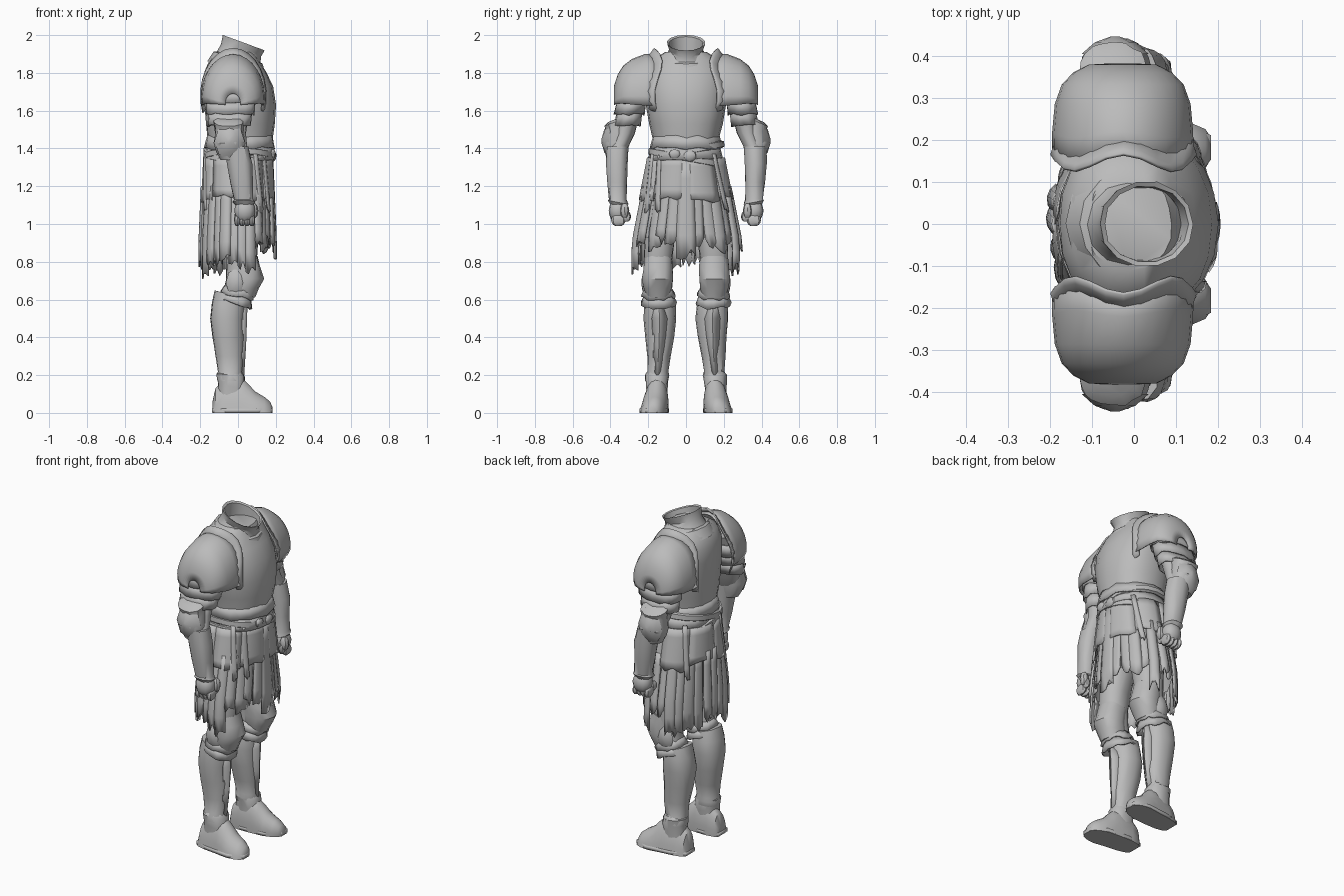
import bpy, bmesh, math, random
from mathutils import Vector

random.seed(7)
old = bpy.data.objects.get("Cube")
if old:
    bpy.data.objects.remove(old)

steel = bpy.data.materials.new("worn grey steel")
steel.use_nodes = True
grey = (.5, .5, .5, 1)
steel.diffuse_color = grey
steel.node_tree.nodes["Principled BSDF"].inputs["Base Color"].default_value = grey
parts = []


def skin(name, rows, closed=True, cap_start=False, cap_end=False, thick=0):
    """Bridge consecutive rows of points into a surface."""
    bm = bmesh.new()
    grid = [[bm.verts.new(p) for p in row] for row in rows]
    n = len(grid[0])
    for a, b in zip(grid, grid[1:]):
        for i in range(n if closed else n - 1):
            j = (i + 1) % n
            bm.faces.new((a[i], a[j], b[j], b[i]))
    if cap_start:
        bm.faces.new(grid[0])
    if cap_end:
        bm.faces.new(grid[-1])
    bmesh.ops.recalc_face_normals(bm, faces=bm.faces[:])
    mesh = bpy.data.meshes.new(name)
    bm.to_mesh(mesh)
    bm.free()
    mesh.materials.append(steel)
    obj = bpy.data.objects.new(name, mesh)
    bpy.context.collection.objects.link(obj)
    parts.append(obj)
    if thick:
        mod = obj.modifiers.new("thickness", "SOLIDIFY")
        mod.thickness = thick
        mod.offset = 0


def ring(side, z, cx, cy, rx, ry, tx=0, ty=0, n=20, dent=.003, power=.9):
    """Dented oval around the vertical axis; tx and ty tilt it."""
    pts = []
    for i in range(n):
        a = math.tau * i / n
        c, s = math.cos(a), math.sin(a)
        u = math.copysign(abs(c) ** power, c) * rx
        v = math.copysign(abs(s) ** power, s) * ry
        d = random.uniform(-dent, dent)
        pts.append(Vector((cx + u + d, side * (cy + v + d), z + tx * u + ty * v)))
    return pts


def loft(name, rings, side=1, start=True, end=True, thick=0, ragged=0, **opts):
    rows = [ring(side, *r, **opts) for r in rings]
    for p in rows[-1]:
        p.z += random.uniform(-ragged, ragged)
    skin(name, rows, True, start, end, thick)


def lames(name, count, top, bottom, side):
    """Overlapping flared bands between two ring settings."""
    for k in range(count):
        t, u = k / count, (k + 1.15) / count
        a, b = [[p + (q - p) * f for p, q in zip(top, bottom)] for f in (t, u)]
        for i in (3, 4):
            a[i] -= .008
            b[i] += .006
        loft(f"{name}_{k + 1}", [a, b], side, False, False, .008, .008)


def ball(name, centre, radii, n=12):
    cx, cy, cz = centre
    rx, ry, rz = radii
    rows = []
    for k in range(1, 8):
        a = math.pi * k / 8
        rows.append(ring(1, cz + rz * math.cos(a), cx, cy,
                         rx * math.sin(a), ry * math.sin(a), n=n, dent=.001))
    skin(name, rows, True, True, True)


def fan(name, side, x, z, rx, rz, layers):
    """Shallow faceted side plate that rises outwards."""
    rows = []
    for r, y in layers:
        rows.append([Vector((x + r * rx * math.cos(k * math.tau / 8), side * y,
                             z + r * rz * math.sin(k * math.tau / 8))) for k in range(8)])
    skin(name, rows, True, True, True)


def hip(a, z, out=0):
    """Point on the flared surface of the skirt."""
    f = min(max((1.4 - z) / .5, 0), 1)
    rx, ry = .165 + .022 * f + out, .18 + .1 * f + out
    return Vector((rx * math.cos(a), ry * math.sin(a), z))


def drape(name, angle, width, top, bottom, out=0, bulge=.01, ragged=.02, skew=0):
    """Hanging plate or cloth strip that follows the hips."""
    rows = []
    for k in range(6):
        z = top + (bottom - top) * k / 5
        row = []
        for i in range(5):
            u = i / 2 - 1
            hang = random.uniform(-ragged, ragged) if k == 5 else 0
            a = angle + u * width / 2 + skew * k / 5
            row.append(hip(a, z + hang, out + bulge * (1 - u * u)))
        rows.append(row)
    skin(name, rows, False, thick=.009)


def shoulder_arcs(side, settings, spread):
    """Arches over the shoulder, from the neck side outwards, with curved edges."""
    rows = []
    for y, x, rx, base, top, wave in settings:
        row = []
        for k in range(17):
            a = math.pi * (k / 16 * (1 + 2 * spread) - spread)
            row.append(Vector((x + rx * math.cos(a), side * (y - wave * math.sin(2 * a) ** 2),
                               base + (top - base) * math.sin(a))))
        rows.append(row)
    return rows


# Torso, breastplate and collar
loft("cuirass", [(1.34, .01, 0, .16, .17), (1.45, .01, 0, .172, .175),
                 (1.53, .012, 0, .183, .195), (1.63, .012, 0, .188, .212),
                 (1.73, .003, 0, .184, .215), (1.81, -.015, 0, .163, .205),
                 (1.87, -.02, 0, .128, .175), (1.91, -.01, 0, .1, .11)], dent=.002)
loft("gorget", [(1.83, -.01, 0, .155, .155, -.2), (1.88, 0, 0, .13, .132, -.25),
                (1.885, .005, 0, .115, .112, -.25), (1.92, .015, 0, .105, .09, -.32),
                (1.96, .03, 0, .112, .103, -.37), (1.955, .03, 0, .1, .092, -.37),
                (1.85, .01, 0, .09, .085, -.3)],
     start=False, dent=.002, power=1, n=14)

# Waist lames and belts
lames("waist_lame", 2, (1.47, .01, 0, .178, .18), (1.35, .01, 0, .178, .19), 1)
for k, tilt in enumerate((.2, -.18)):
    z = 1.385 - .035 * k
    loft(f"belt_{k + 1}", [(z + .02, .003, 0, .175, .185, 0, tilt), (z + .014, .003, 0, .186, .2, 0, tilt),
                           (z - .014, .003, 0, .188, .203, 0, tilt), (z - .02, .003, 0, .177, .19, 0, tilt)],
         start=False, end=False)
ball("belt_knot", (.185, .02, 1.36), (.018, .035, .03))
ball("belt_buckle", (.185, -.06, 1.37), (.014, .03, .025))

# Skirt: inner cloth, tassets, hanging strips
loft("under_skirt", [(1.38, 0, 0, .155, .17), (1.2, 0, 0, .165, .21),
                     (1.05, 0, 0, .17, .245), (.92, 0, 0, .172, .255)],
     end=False, ragged=.03)
count = 26
for k in range(count):
    a = math.tau * k / count
    if math.cos(a) > .55:
        low = random.uniform(.87, .93)
    elif math.cos(a) < -.5:
        low = random.uniform(.72, .8)
    else:
        low = random.uniform(.75, .88)
    drape(f"cloth_strip_{k + 1}", a, random.uniform(.2, .34), 1.2, low,
          random.uniform(-.012, .01), random.uniform(.003, .014), .03, random.uniform(-.06, .06))
for k in range(8):
    a = math.tau * (k + .5) / 8
    drape(f"tasset_{k + 1}", a, .8, 1.35, 1.12 + .02 * (k % 2), .011, .007, .016)
drape("front_cloth", 0, .36, 1.34, .84, .009, .006, .03)
for k, a in enumerate((-1.05, -.75, .8, 2.2, 3.5)):
    drape(f"hanging_strap_{k + 1}", a, .12, 1.37, 1.07, .018, .003, .012, .15)

for side, word in ((1, "left"), (-1, "right")):
    # Shoulder plate with a raised rim on the neck side
    plate = ((.165, -.027, .165, 1.67, 1.895, .025), (.22, -.027, .164, 1.67, 1.895, .015),
             (.285, -.027, .158, 1.67, 1.87, 0), (.33, -.027, .142, 1.67, 1.835, 0),
             (.358, -.027, .115, 1.66, 1.79, 0), (.376, -.027, .08, 1.65, 1.735, 0),
             (.378, -.027, .04, 1.64, 1.69, 0))
    skin(f"{word}_pauldron", shoulder_arcs(side, plate, .06), False, thick=.008)
    rim = ((.205, -.025, .16, 1.68, 1.885, .03), (.18, -.025, .167, 1.68, 1.91, .04),
           (.166, -.025, .172, 1.68, 1.93, .04))
    skin(f"{word}_shoulder_rim", shoulder_arcs(side, rim, .12), False, thick=.008)

    # Arm
    loft(f"{word}_arm", [(1.76, -.03, .255, .11, .075), (1.6, -.04, .3, .1, .06),
                         (1.48, -.04, .325, .08, .055), (1.4, -.02, .36, .07, .05)], side)
    lames(f"{word}_arm_lame", 3, (1.71, -.03, .28, .148, .088), (1.53, -.045, .31, .107, .065, 0, .1), side)
    loft(f"{word}_elbow_cop", [(1.56, -.05, .36, .06, .05, 0, -.4), (1.545, -.05, .365, .08, .068, 0, -.4),
                               (1.49, -.045, .362, .074, .06), (1.43, -.045, .372, .083, .07),
                               (1.38, -.04, .37, .074, .055, 0, .2), (1.34, -.03, .365, .06, .045)], side)
    fan(f"{word}_elbow_fan", side, -.045, 1.44, .08, .1, ((1, .405), (.6, .433), (.12, .447)))
    loft(f"{word}_vambrace", [(1.41, -.01, .365, .066, .06), (1.32, .008, .367, .067, .058),
                              (1.22, .02, .365, .06, .053), (1.13, .03, .36, .052, .047),
                              (1.115, .03, .36, .058, .054, 0, .2), (1.1, .033, .356, .045, .04)], side)

    # Fist
    ball(f"{word}_palm", (.036, side * .36, 1.07), (.055, .05, .065))
    for k in range(4):
        x = -.004 + .026 * k
        ball(f"{word}_finger_knuckle_{k + 1}", (x, side * .358, 1.02), (.017, .038, .034), 8)
        ball(f"{word}_finger_tip_{k + 1}", (x, side * .316, 1.04), (.015, .024, .03), 8)
    ball(f"{word}_thumb", (.082, side * .325, 1.07), (.025, .024, .042), 8)

    # Leg
    loft(f"{word}_thigh", [(1.1, .01, .12, .1, .105), (.9, .02, .142, .085, .08),
                           (.8, .02, .15, .078, .073), (.7, .005, .15, .07, .066),
                           (.58, -.025, .148, .068, .065)], side)
    loft(f"{word}_knee_cop", [(.81, .03, .148, .072, .076, .3), (.77, .038, .148, .08, .08),
                              (.71, .05, .15, .086, .083), (.66, .036, .15, .074, .076),
                              (.635, .025, .15, .064, .066, -.4)], side, n=14)
    fan(f"{word}_knee_wing", side, -.01, .69, .055, .075, ((1, .214), (.6, .23), (.15, .236)))
    lames(f"{word}_knee_lame", 2, (.665, .005, .148, .078, .075, -.15), (.585, -.015, .145, .08, .085, -.3), side)
    loft(f"{word}_greave", [(.625, -.045, .143, .078, .07, -.3), (.57, -.052, .14, .087, .083, -.1),
                            (.5, -.058, .138, .09, .086), (.4, -.052, .14, .083, .075),
                            (.3, -.044, .145, .073, .062), (.22, -.042, .15, .064, .055),
                            (.2, -.042, .152, .07, .063), (.17, -.042, .155, .066, .06)], side, n=16)

    # Front ridge of the greave, pointed at the knee
    ridge = [[Vector((x - drop, side * (y + v), z)) for v, drop in ((-w, .02), (0, 0), (w, .02))]
             for z, x, y, w in ((.6, .048, .145, .012), (.5, .045, .14, .04), (.36, .04, .143, .03), (.2, .03, .152, .02))]
    skin(f"{word}_greave_ridge", ridge, False, thick=.006)

    # Ankle cuff
    loft(f"{word}_ankle_cuff", [(.215, -.04, .153, .06, .052), (.2, -.038, .155, .073, .063, -.1),
                                (.14, -.035, .155, .07, .058, -.2), (.08, -.035, .155, .072, .056)], side)

    # Boot, lofted from heel to toe, leaning inwards above a wider outer edge
    rows = []
    for x, y, w, h in ((-.135, .155, .04, .06), (-.12, .156, .055, .13), (-.07, .158, .066, .18),
                       (.01, .163, .07, .195), (.05, .168, .072, .16), (.09, .172, .073, .115),
                       (.14, .177, .062, .085), (.17, .18, .046, .06), (.183, .182, .025, .03)):
        row = []
        for k in range(12):
            a = math.pi * k / 11
            lift = math.sin(a) if 0 < k < 11 else 0
            row.append(Vector((x, side * (y + w * math.cos(a) - .012 * lift), h * lift)))
        rows.append(row)
    skin(f"{word}_boot", rows, True, True, True)
    rows = [[Vector((x, side * (y + v * w), .012)) for v in (-1, 1)]
            for x, y, w in ((-.138, .155, .045), (-.05, .16, .07), (.1, .173, .074), (.183, .182, .03))]
    skin(f"{word}_boot_sole", rows, False, thick=.02)

# Smooth shading with crisp plate edges
bpy.ops.object.select_all(action="DESELECT")
for obj in parts:
    obj.select_set(True)
bpy.context.view_layer.objects.active = parts[0]
bpy.ops.object.shade_smooth_by_angle(angle=math.radians(35))
